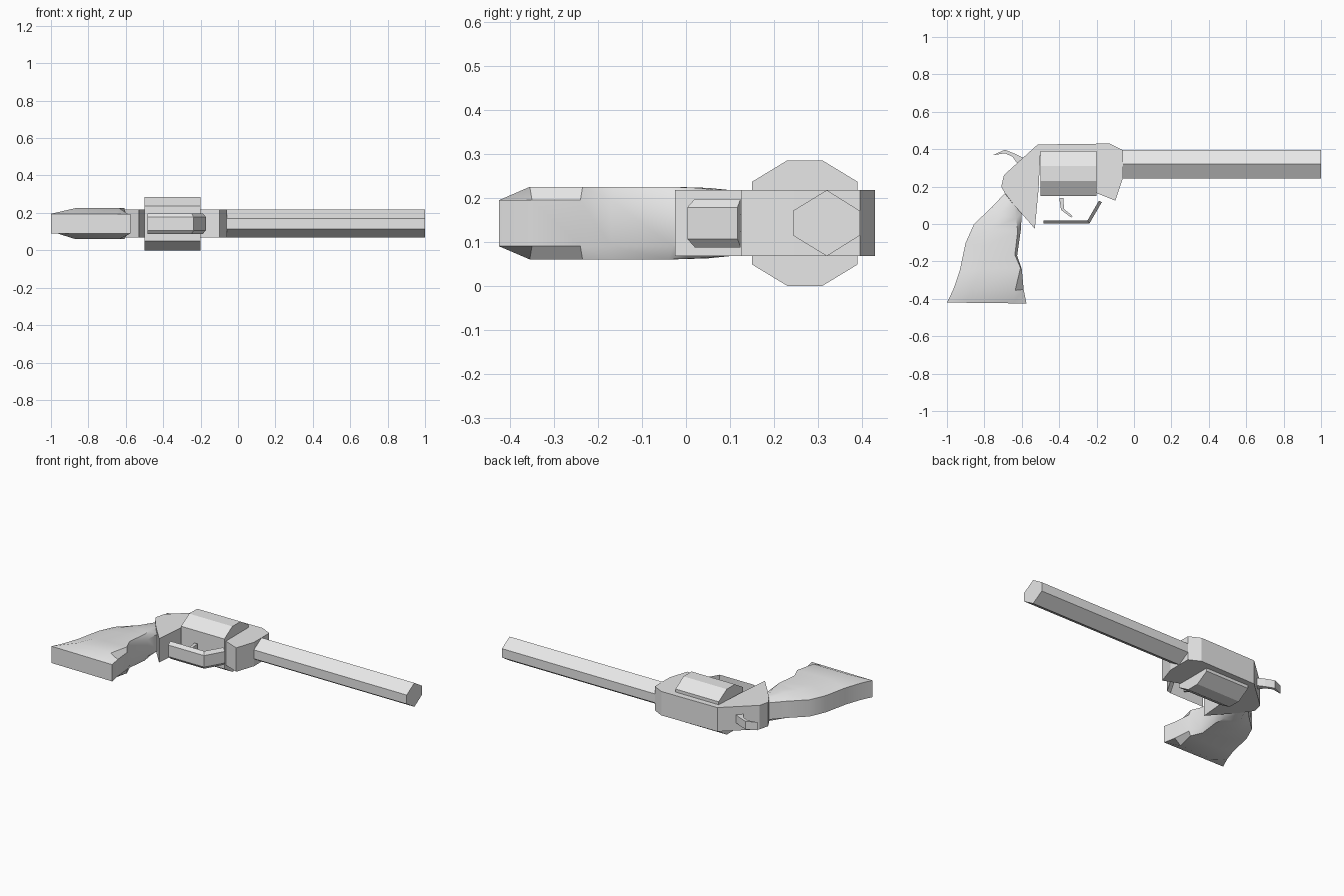
import bpy, bmesh, math

if "Cube" in bpy.data.objects:
    bpy.data.objects.remove(bpy.data.objects["Cube"], do_unlink=True)

MID = 0.1425  # mid plane height of the whole model

grey = bpy.data.materials.new("plain_grey")
grey.use_nodes = True
grey.diffuse_color = (0.8, 0.8, 0.8, 1)
grey.node_tree.nodes["Principled BSDF"].inputs["Base Color"].default_value = (0.8, 0.8, 0.8, 1)


def loft(name, rings, smooth=None):
    """Skin a list of equally sized point rings and cap both ends."""
    bm = bmesh.new()
    loops = [[bm.verts.new(p) for p in ring] for ring in rings]
    n = len(loops[0])
    for a, b in zip(loops, loops[1:]):
        for i in range(n):
            j = (i + 1) % n
            bm.faces.new((a[i], a[j], b[j], b[i]))
    bm.faces.new(loops[0])
    bm.faces.new(loops[-1])
    bmesh.ops.recalc_face_normals(bm, faces=bm.faces)
    mesh = bpy.data.meshes.new(name)
    bm.to_mesh(mesh)
    bm.free()
    mesh.materials.append(grey)
    obj = bpy.data.objects.new(name, mesh)
    bpy.context.collection.objects.link(obj)
    if smooth:
        bpy.ops.object.select_all(action='DESELECT')
        obj.select_set(True)
        bpy.context.view_layer.objects.active = obj
        bpy.ops.object.shade_smooth_by_angle(angle=math.radians(smooth))
    return obj


def plate(name, outline, half):
    """Side outline in x, y thickened evenly about the mid plane."""
    return loft(name, [[(x, y, MID + s * half) for x, y in outline] for s in (-1, 1)])


def bar(name, section, x0, x1):
    """Cross-section in y, z stretched along x."""
    return loft(name, [[(x, y, z) for y, z in section] for x in (x0, x1)])


# Frame: one outline with a window open at the bottom
plate("frame", [
    (-0.515, 0.425), (-0.13, 0.43), (-0.06, 0.395), (-0.06, 0.245),
    (-0.10, 0.125), (-0.20, 0.165), (-0.20, 0.39), (-0.50, 0.39),
    (-0.51, 0.19), (-0.53, -0.025), (-0.605, 0.06), (-0.64, 0.10),
    (-0.69, 0.165), (-0.71, 0.20), (-0.695, 0.262)], 0.075)

# Six-sided barrel
bar("barrel", [(0.32, MID + 0.075), (0.395, MID + 0.028), (0.395, MID - 0.028),
               (0.32, MID - 0.075), (0.243, MID - 0.028), (0.243, MID + 0.028)], -0.07, 1.0)

# Eight-sided rotating drum
bar("drum", [(0.27 + sy * a, MID + sz * b) for sy, sz, a, b in (
    (1, 1, 0.04, 0.1425), (1, 1, 0.12, 0.094), (1, -1, 0.12, 0.094), (1, -1, 0.04, 0.1425),
    (-1, -1, 0.04, 0.1425), (-1, -1, 0.12, 0.094), (-1, 1, 0.12, 0.094),
    (-1, 1, 0.04, 0.1425))], -0.50, -0.20)

# Grip: rows of (back, back crest, front crest, front, crest half thickness)
rows = [
    ((-1.0, -0.42), (-0.90, -0.421), (-0.65, -0.424), (-0.575, -0.425), 0.0525),
    ((-0.966, -0.35), (-0.87, -0.355), (-0.635, -0.355), (-0.59, -0.35), 0.0825),
    ((-0.932, -0.25), (-0.82, -0.24), (-0.607, -0.235), (-0.60, -0.24), 0.0825),
    ((-0.90, -0.10), (-0.80, -0.12), (-0.637, -0.165), (-0.625, -0.17), 0.0825),
    ((-0.855, 0.0), (-0.78, -0.03), (-0.622, -0.04), (-0.605, -0.03), 0.0825),
    ((-0.76, 0.09), (-0.72, 0.05), (-0.63, 0.03), (-0.60, 0.06), 0.08),
    ((-0.69, 0.165), (-0.68, 0.15), (-0.645, 0.105), (-0.625, 0.10), 0.07),
]
EDGE = 0.0525
rings = []
for back, crest_b, crest_f, front, h in rows:
    half = [(back, EDGE), (crest_b, h), (crest_f, h), (front, EDGE)]
    rings.append([(*p, MID + t) for p, t in half] + [(*p, MID - t) for p, t in reversed(half)])
loft("grip", rings, smooth=35)

# Trigger guard: bent strip with a narrower outer face
outer = [(-0.485, 0.003), (-0.238, 0.003), (-0.172, 0.117)]
inner = [(-0.485, 0.02), (-0.248, 0.02), (-0.188, 0.124)]
loft("trigger_guard", [[(*o, MID - 0.036), (*o, MID + 0.036), (*i, MID + 0.055), (*i, MID - 0.055)]
                       for o, i in zip(outer, inner)])

# Trigger
plate("trigger", [(-0.40, 0.14), (-0.378, 0.14), (-0.374, 0.08), (-0.328, 0.042),
                  (-0.335, 0.034), (-0.39, 0.075)], 0.02)

# Hammer with a curved thumb spur
plate("hammer", [(-0.755, 0.368), (-0.69, 0.397), (-0.635, 0.375), (-0.575, 0.345),
                 (-0.60, 0.28), (-0.64, 0.30), (-0.625, 0.325), (-0.65, 0.36),
                 (-0.69, 0.378)], 0.025)
